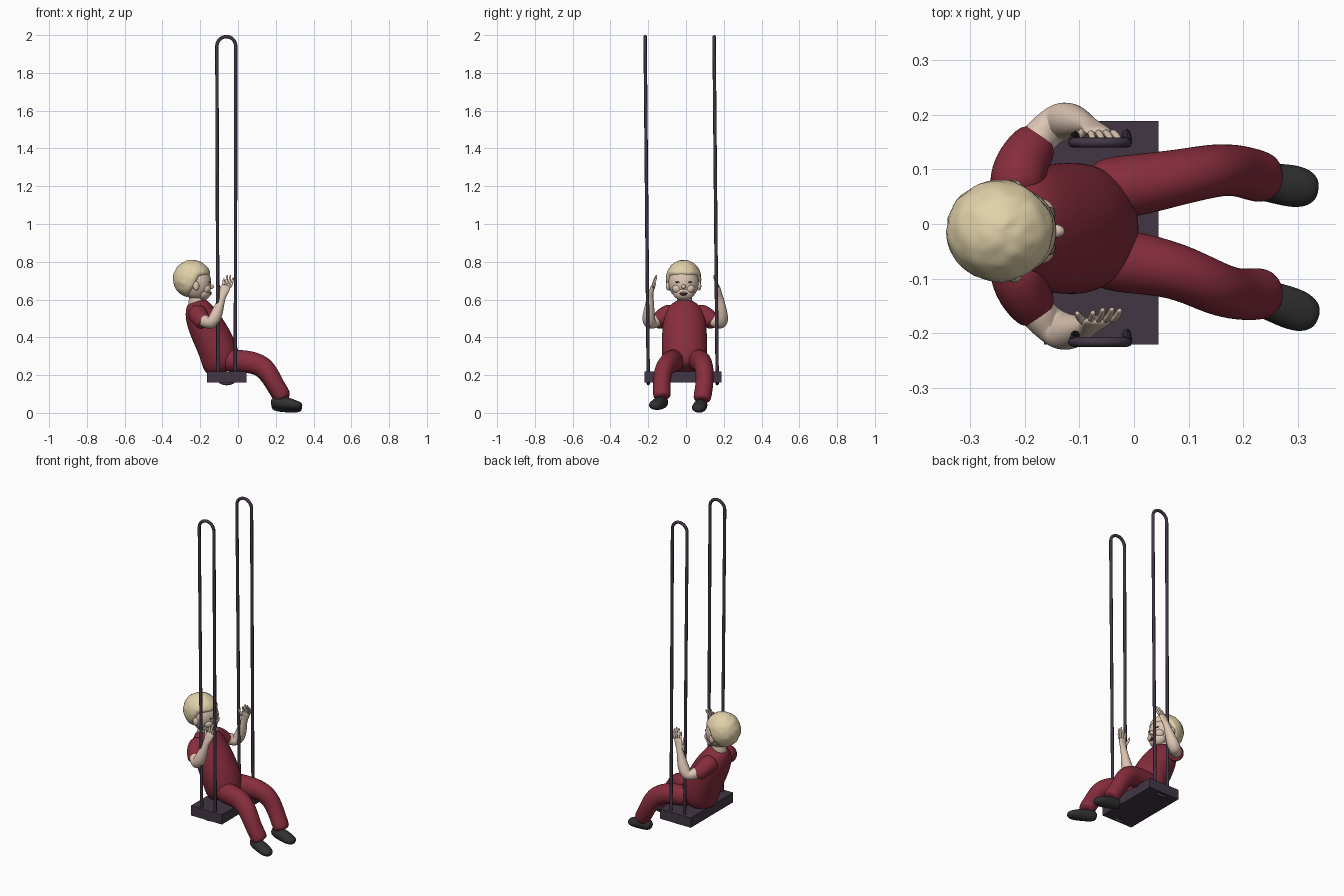
import bpy, bmesh, math
from mathutils import Vector, noise

cube = bpy.data.objects.get("Cube")
if cube:
    bpy.data.objects.remove(cube, do_unlink=True)


def material(name, rgb):
    m = bpy.data.materials.new(name)
    m.use_nodes = True
    m.diffuse_color = (*rgb, 1)
    m.node_tree.nodes["Principled BSDF"].inputs["Base Color"].default_value = (*rgb, 1)
    return m


SKIN = material("skin", (0.72, 0.56, 0.45))
HAIR = material("blond_hair", (0.75, 0.64, 0.40))
CLOTH = material("red_cloth", (0.24, 0.026, 0.046))
SHOE = material("black_leather", (0.03, 0.03, 0.03))
FRAME = material("dark_purple_paint", (0.055, 0.037, 0.06))
MOUTH = material("dark_mouth", (0.06, 0.02, 0.02))
TEETH = material("white_teeth", (0.8, 0.77, 0.7))
EYE = material("dark_eye", (0.12, 0.08, 0.06))


def finish(name, bm, mat, subdiv=0):
    bmesh.ops.recalc_face_normals(bm, faces=bm.faces)
    for f in bm.faces:
        f.smooth = True
    mesh = bpy.data.meshes.new(name)
    bm.to_mesh(mesh)
    bm.free()
    mesh.materials.append(mat)
    ob = bpy.data.objects.new(name, mesh)
    bpy.context.collection.objects.link(ob)
    if subdiv:
        mod = ob.modifiers.new("smooth", "SUBSURF")
        mod.levels = mod.render_levels = subdiv
    return ob


def loft(name, rings, mat, sides=12, floor=None, subdiv=2):
    """Skin elliptical rings (x, y, z, half width in y, half depth) along a path."""
    bm = bmesh.new()
    pts = [Vector(r[:3]) for r in rings]
    loops = []
    for i, r in enumerate(rings):
        t = (pts[min(i + 1, len(pts) - 1)] - pts[max(i - 1, 0)]).normalized()
        u = Vector((0, 1, 0))
        u = (u - t * u.dot(t)).normalized()
        v = t.cross(u)
        loop = []
        for k in range(sides):
            a = math.tau * k / sides
            p = pts[i] + u * (r[3] * math.cos(a)) + v * (r[-1] * math.sin(a))
            if floor is not None:
                p.z = max(p.z, floor)
            loop.append(bm.verts.new(p))
        loops.append(loop)
    for a, b in zip(loops, loops[1:]):
        for k in range(sides):
            n = (k + 1) % sides
            bm.faces.new((a[k], a[n], b[n], b[k]))
    bm.faces.new(loops[0])
    bm.faces.new(loops[-1])
    return finish(name, bm, mat, subdiv)


def blob(name, centre, radii, mat, shape=None, seg=24):
    """Ellipsoid, optionally reshaped by a radius rule."""
    bm = bmesh.new()
    bmesh.ops.create_uvsphere(bm, u_segments=seg, v_segments=seg * 2 // 3, radius=1)
    for v in bm.verts:
        k = shape(v.co.normalized()) if shape else 1
        v.co = Vector(c + r * k * d for c, r, d in zip(centre, radii, v.co))
    return finish(name, bm, mat)


# Swing seat
bm = bmesh.new()
bmesh.ops.create_cube(bm, size=1)
for v in bm.verts:
    v.co = Vector((-0.06 + v.co.x * 0.21, -0.016 + v.co.y * 0.41, 0.19 + v.co.z * 0.06))
seat = finish("seat", bm, FRAME)
for p in seat.data.polygons:
    p.use_smooth = False

# Long closed hanger loops, passing under the seat
for name, y_low, y_high in (("front_hanger", -0.2, -0.216), ("back_hanger", 0.165, 0.149)):
    path = []
    for k in range(13):
        a = math.pi * k / 12
        path.append((-0.062 + 0.05 * math.cos(a), y_high, 1.942 + 0.05 * math.sin(a)))
    for k in range(13):
        a = math.pi * (1 + k / 12)
        path.append((-0.06 + 0.046 * math.cos(a), y_low, 0.185 + 0.03 * math.sin(a)))
    curve = bpy.data.curves.new(name, "CURVE")
    curve.dimensions = "3D"
    curve.bevel_depth = 0.009
    curve.bevel_resolution = 2
    spline = curve.splines.new("POLY")
    spline.points.add(len(path) - 1)
    for p, co in zip(spline.points, path):
        p.co = (*co, 1)
    spline.use_cyclic_u = True
    spline.use_smooth = True
    curve.materials.append(FRAME)
    bpy.context.collection.objects.link(bpy.data.objects.new(name, curve))

# Torso, leaning back
MID = -0.008
loft("torso", [(-0.07, MID, 0.215, 0.075, 0.075), (-0.085, MID, 0.25, 0.112, 0.105),
               (-0.1, MID, 0.32, 0.125, 0.106), (-0.137, MID, 0.4, 0.122, 0.104),
               (-0.18, MID, 0.48, 0.118, 0.096), (-0.207, MID, 0.54, 0.105, 0.08),
               (-0.215, MID, 0.575, 0.07, 0.062), (-0.22, MID, 0.592, 0.046, 0.046)], CLOTH, 16)
loft("neck", [(-0.23, MID, 0.55, 0.042), (-0.22, MID, 0.59, 0.042), (-0.215, MID, 0.64, 0.042)], SKIN)

# Legs and shoes
LEG = [(-0.09, 0.06, 0.28, 0.06, 0.062), (0, 0.07, 0.275, 0.06, 0.062),
       (0.08, 0.085, 0.268, 0.053, 0.062), (0.135, 0.097, 0.238, 0.051, 0.058),
       (0.168, 0.1, 0.185, 0.049, 0.052), (0.195, 0.095, 0.13, 0.049, 0.047),
       (0.222, 0.086, 0.083, 0.05, 0.049), (0.232, 0.084, 0.062, 0.043, 0.04)]
SHOE_RINGS = [(0.175, 0, 0.04, 0.02, 0.02), (0.2, 0, 0.043, 0.034, 0.036),
              (0.25, 0, 0.038, 0.037, 0.037), (0.295, 0, 0.028, 0.042, 0.029),
              (0.325, 0, 0.024, 0.033, 0.022), (0.338, 0, 0.022, 0.014, 0.012)]
for name, side, splay, lift in (("back", 1, 0, 0), ("front", -1, 0.042, 0.014)):
    rings = []
    for x, y, z, a, b in LEG:
        k = max(0, min(1, (x - 0.08) / 0.14))
        rings.append((x + 0.01 * k, side * (y + splay * k), z + lift * k, a, b))
    loft(name + "_trouser_leg", rings, CLOTH)
    rings = []
    for x, y, z, a, b in SHOE_RINGS:
        y = 0.08 - 0.15 * (x - 0.22) if side > 0 else -0.13 - 0.36 * (x - 0.22)
        rings.append((x, y, z + lift, a, b))
    loft(name + "_shoe", rings, SHOE, floor=lift)

# Sleeves, bent arms and open hands
for name, s in (("back", 1), ("front", -1)):
    def mirrored(rings):
        return [(r[0], s * r[1] + MID * 0.5, *r[2:]) for r in rings]
    loft(name + "_sleeve", mirrored([(-0.215, 0.05, 0.53, 0.05), (-0.213, 0.09, 0.523, 0.055),
         (-0.203, 0.122, 0.505, 0.05), (-0.182, 0.15, 0.477, 0.045),
         (-0.178, 0.153, 0.473, 0.038)]), CLOTH)
    loft(name + "_arm", mirrored([(-0.2, 0.13, 0.5, 0.034), (-0.165, 0.172, 0.478, 0.036),
         (-0.14, 0.19, 0.473, 0.037), (-0.12, 0.195, 0.505, 0.036),
         (-0.1, 0.19, 0.56, 0.027), (-0.085, 0.185, 0.61, 0.018),
         (-0.076, 0.181, 0.635, 0.013, 0.024), (-0.066, 0.174, 0.665, 0.011, 0.028),
         (-0.063, 0.17, 0.677, 0.008, 0.022)]), SKIN)
    tips = [(-0.075, 0.158, 0.713), (-0.057, 0.153, 0.73), (-0.04, 0.152, 0.73), (-0.026, 0.154, 0.717)]
    for i, (x, y, z) in enumerate(tips):
        bx = -0.082 + 0.0135 * i
        loft(f"{name}_finger_{i + 1}", mirrored([(bx, 0.174, 0.66, 0.007),
             ((bx + x) / 2 + 0.002, 0.167, (0.66 + z) / 2, 0.007), (x, y, z - 0.006, 0.006),
             (x, y, z, 0.003)]), SKIN, 8, subdiv=1)
    loft(name + "_thumb", mirrored([(-0.085, 0.18, 0.635, 0.009), (-0.1, 0.168, 0.66, 0.008),
         (-0.104, 0.16, 0.685, 0.006), (-0.104, 0.158, 0.69, 0.003)]), SKIN, 8, subdiv=1)

# Head and face
HY = -0.013
blob("head", (-0.22, HY, 0.69), (0.078, 0.08, 0.092), SKIN, seg=36)
blob("jaw", (-0.185, HY, 0.636), (0.04, 0.056, 0.04), SKIN)
blob("nose", (-0.143, HY, 0.668), (0.016, 0.012, 0.012), SKIN)
blob("mouth", (-0.152, HY, 0.632), (0.012, 0.022, 0.011), MOUTH)
blob("upper_teeth", (-0.152, HY, 0.638), (0.0135, 0.016, 0.004), TEETH)
for name, s in (("back", 1), ("front", -1)):
    blob(name + "_cheek", (-0.172, HY + s * 0.034, 0.658), (0.027, 0.026, 0.026), SKIN)
    blob(name + "_eye", (-0.153, HY + s * 0.03, 0.692), (0.009, 0.014, 0.004), EYE)
    blob(name + "_ear", (-0.222, HY + s * 0.082, 0.672), (0.017, 0.012, 0.024), SKIN)


# Hair shell sinks below the skin around the face, forming the hairline
def hair_rule(d):
    across = (d.x - (0.22 + 0.5 * d.z)) / 0.15
    below = (0.3 - d.z) / 0.15
    k = max(0, min(1, across, below))
    return 1 - 0.2 * k + 0.035 * noise.noise(d * 4)


blob("hair", (-0.243, HY, 0.71), (0.101, 0.094, 0.1), HAIR, hair_rule, seg=48)
